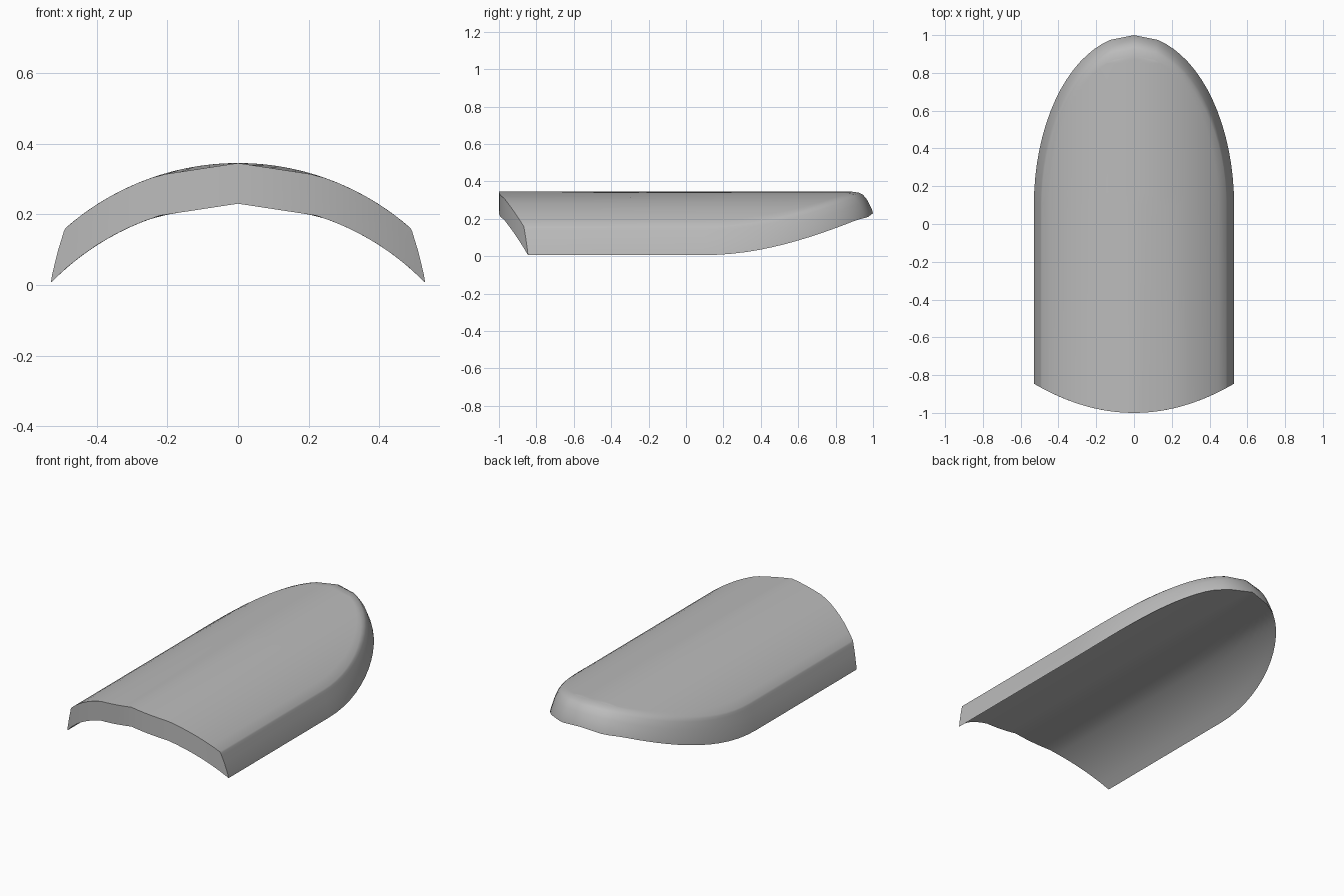
import bpy
import bmesh
import math

cube = bpy.data.objects.get("Cube")
if cube:
    bpy.data.objects.remove(cube)

HALF_WIDTH, STRAIGHT_END, TIP_LENGTH = 0.53, 0.1, 0.9
RADIUS, CROWN, FLAT = 0.74, 0.23, 0.22

# Rim layers from the underside to the top: side inset, tip inset, lift
LAYERS = [(0, 0, 0), (0.004, 0.006, 0.02), (0.02, 0.03, 0.07),
          (0.033, 0.055, 0.1), (0.037, 0.075, 0.11), (0.041, 0.11, 0.115)]
COLUMNS = [i / 12 for i in range(-12, 13)]
TIP_ANGLES = [math.radians(76.5 * i / 16) for i in range(17)] + [math.pi / 2]


def arch(x):
    return CROWN - RADIUS + math.sqrt(RADIUS ** 2 - x * x)


def faceted_arch(x):
    """Arch whose middle is two straight facets meeting in a ridge."""
    if abs(x) >= FLAT:
        return arch(x)
    return CROWN + (arch(FLAT) - CROWN) * abs(x) / FLAT


def front_edge(x):
    return -1 + 0.155 * (x / HALF_WIDTH) ** 2


def build_shell():
    bm = bmesh.new()
    grids = []
    for level, (side, tip, lift) in enumerate(LAYERS):
        grid = []
        for row in range(-1, len(TIP_ANGLES)):
            angle = TIP_ANGLES[max(row, 0)]
            width = (HALF_WIDTH - side) * math.cos(angle)
            line = []
            for u in COLUMNS:
                x = width * u
                y = front_edge(x) if row < 0 else STRAIGHT_END + (TIP_LENGTH - tip) * math.sin(angle)
                curve = faceted_arch if level == 0 or row < 0 else arch
                line.append(bm.verts.new((x, y, curve(x) + lift)))
            grid.append(line)
        grids.append(grid)

    def strip(a, b):
        for i in range(len(a) - 1):
            bm.faces.new((a[i], a[i + 1], b[i + 1], b[i]))

    # Underside and top surfaces
    for grid in (grids[0], grids[-1]):
        for near, far in zip(grid, grid[1:]):
            strip(near, far)
    # Front wall and the rounded side walls
    for low, high in zip(grids, grids[1:]):
        strip(low[0], high[0])
        for side in (0, -1):
            strip([line[side] for line in low], [line[side] for line in high])

    bmesh.ops.remove_doubles(bm, verts=bm.verts, dist=0.0005)
    bmesh.ops.recalc_face_normals(bm, faces=bm.faces)
    # Keep the front wall and the lower rim crisp
    for edge in bm.edges:
        if len(edge.link_faces) == 2 and edge.calc_face_angle() > math.radians(50):
            edge.smooth = False
    mesh = bpy.data.meshes.new("curved_shell")
    bm.to_mesh(mesh)
    bm.free()
    return mesh


# Single plain grey material
grey = bpy.data.materials.new("plain_grey")
grey.use_nodes = True
color = (0.5, 0.5, 0.5, 1)
grey.diffuse_color = color
grey.node_tree.nodes["Principled BSDF"].inputs["Base Color"].default_value = color

shell = bpy.data.objects.new("curved_shell", build_shell())
shell.data.materials.append(grey)
bpy.context.collection.objects.link(shell)
bpy.context.view_layer.objects.active = shell
shell.select_set(True)
bpy.ops.object.shade_smooth_by_angle(angle=math.radians(50))
